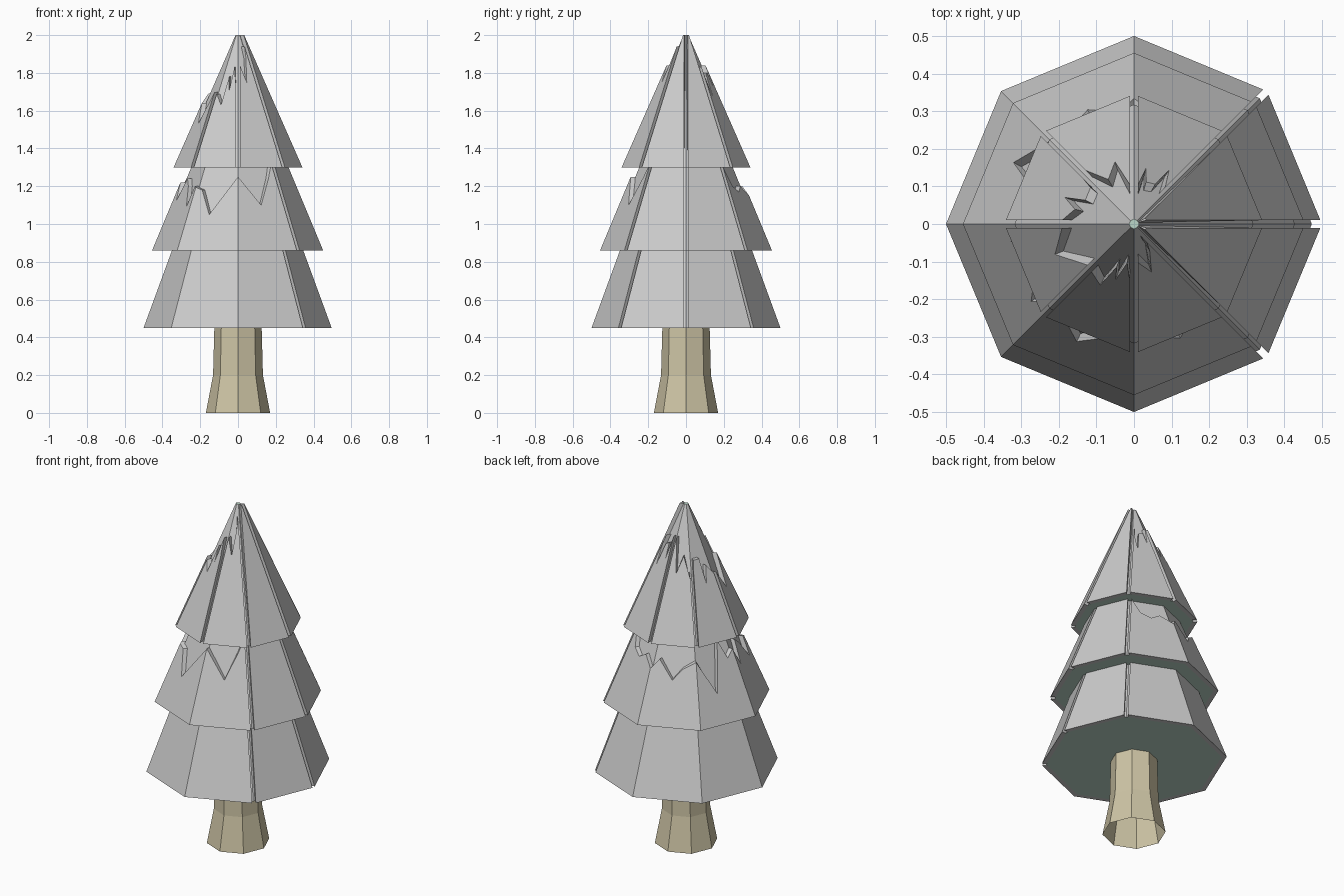
import bpy, math

if "Cube" in bpy.data.objects:
    bpy.data.objects.remove(bpy.data.objects["Cube"])

N, STEP, T, GAP = 8, math.pi / 4, 0.027, 0.011   # sides, wedge angle, bough thickness, half gap


def material(name, rgb):
    m = bpy.data.materials.new(name)
    m.diffuse_color = (*rgb, 1)
    m.use_nodes = True
    m.node_tree.nodes["Principled BSDF"].inputs["Base Color"].default_value = m.diffuse_color
    return m


def make(name, verts, faces, mat=None):
    me = bpy.data.meshes.new(name)
    me.from_pydata(verts, [], faces)
    ob = bpy.data.objects.new(name, me)
    bpy.context.collection.objects.link(ob)
    if mat:
        me.materials.append(mat)
    return ob


def ring(r, z):
    return [(r * math.cos(k * STEP), r * math.sin(k * STEP), z) for k in range(N)]


def lathe(name, profile, mat=None):
    verts = [v for r, z in profile for v in ring(r, z)]
    faces = [(i * N + k, i * N + (k + 1) % N, (i + 1) * N + (k + 1) % N, (i + 1) * N + k)
             for i in range(len(profile) - 1) for k in range(N)]
    return make(name, verts, faces, mat)


def height_at(jag, deg):
    for (a0, z0), (a1, z1) in zip(jag, jag[1:]):
        if a0 <= deg <= a1:
            return z0 + (z1 - z0) * (deg - a0) / (a1 - a0)


def boughs(name, z0, r0, z1, r1, gaps, jag):
    """Eight outer panels with split corners and an optional jagged top edge."""
    verts, faces = [], []

    def point(k, u, z, inset):
        r = r0 + (r1 - r0) * (z - z0) / (z1 - z0) - inset
        c = min(0.46, GAP / (max(r, 0.001) * 0.765))
        lo = c if k * 45 in gaps else 0
        hi = 1 - c if (k + 1) % N * 45 in gaps else 1
        u = min(max(u, lo), hi)
        a, b = k * STEP, (k + 1) * STEP
        return (r * ((1 - u) * math.cos(a) + u * math.cos(b)),
                r * ((1 - u) * math.sin(a) + u * math.sin(b)), z)

    for k in range(N):
        d0, d1 = k * 45, k * 45 + 45
        top = [(0, z1), (1, z1)]
        if jag and jag[0][0] <= d0 and d1 <= jag[-1][0]:
            inner = [(d, z) for d, z in jag if d0 < d < d1]
            pts = [(d0, height_at(jag, d0))] + inner + [(d1, height_at(jag, d1))]
            top = []
            for d, z in pts:
                t = math.radians(d - d0)
                top.append((math.sin(t) / (math.sin(t) + math.sin(STEP - t)), z))
        outline = [(0, z0), (1, z0)] + top[::-1]
        n, base = len(outline), len(verts)
        verts += [point(k, u, z, 0) for u, z in outline]
        verts += [point(k, u, z, T) for u, z in outline]
        faces.append([base + i for i in range(n)])
        for i in range(n):
            j = (i + 1) % n
            if i == 1 and d1 % 360 not in gaps and top[-1][1] == z1:
                continue
            if i == n - 1 and d0 not in gaps and top[0][1] == z1:
                continue
            faces.append([base + j, base + i, base + n + i, base + n + j])
    return make(name, verts, faces)


bark = material("bark", (0.62, 0.56, 0.38))
green = material("needles", (0.5, 0.68, 0.58))

# Jagged upper edges as (angle in degrees, height)
mid_jag = [(45, 1.3), (57, 1.2), (68, 1.17), (78, 1.2), (90, 1.15), (97, 1.2), (112, 1.1),
           (122, 1.16), (135, 1.2), (153, 1.02), (165, 1.28), (172, 1.18), (180, 1.22),
           (188, 1.12), (195, 1.24), (205, 1.2), (217, 1.09), (222, 1.2), (232, 1.18),
           (244, 1.05), (270, 1.25), (292, 1.1), (305, 1.24), (315, 1.32)]
top_jag = [(45, 1.83), (50, 1.78), (57, 1.67), (62, 1.79), (74, 1.8), (78, 1.72), (90, 1.84),
           (107, 1.66), (120, 1.75), (133, 1.64), (140, 1.73), (154, 1.73), (159, 1.6),
           (166, 1.69), (180, 1.64), (201, 1.53), (222, 1.7), (241, 1.63), (248, 1.78),
           (252, 1.7), (260, 1.83), (268, 1.72), (276, 1.84), (290, 1.75), (300, 1.88),
           (315, 1.94)]

# Trunk
lathe("trunk", [(0.17, 0), (0.132, 0.2), (0.125, 0.46)], bark)

# Three tiers: inner cone, green underside, outer boughs
right = {0, 45, 315}
tiers = [("lower", 0.45, 0.50, 0.90, 0.335, right, None),
         ("middle", 0.86, 0.455, 1.34, 0.255, right, mid_jag),
         ("top", 1.30, 0.345, 2.00, 0.037, set(range(0, 360, 45)), top_jag)]
for name, z0, r0, z1, r1, gaps, jag in tiers:
    lathe(name + "_core", [(r0 - T, z0), (r1 - T + 0.003, z1)])
    make(name + "_underside", ring(r0 - T, z0), [list(range(N))[::-1]], green)
    boughs(name + "_boughs", z0, r0, z1, r1, gaps, jag)

# Green tip
make("tip", ring(0.013, 2.0), [list(range(N))], green)
